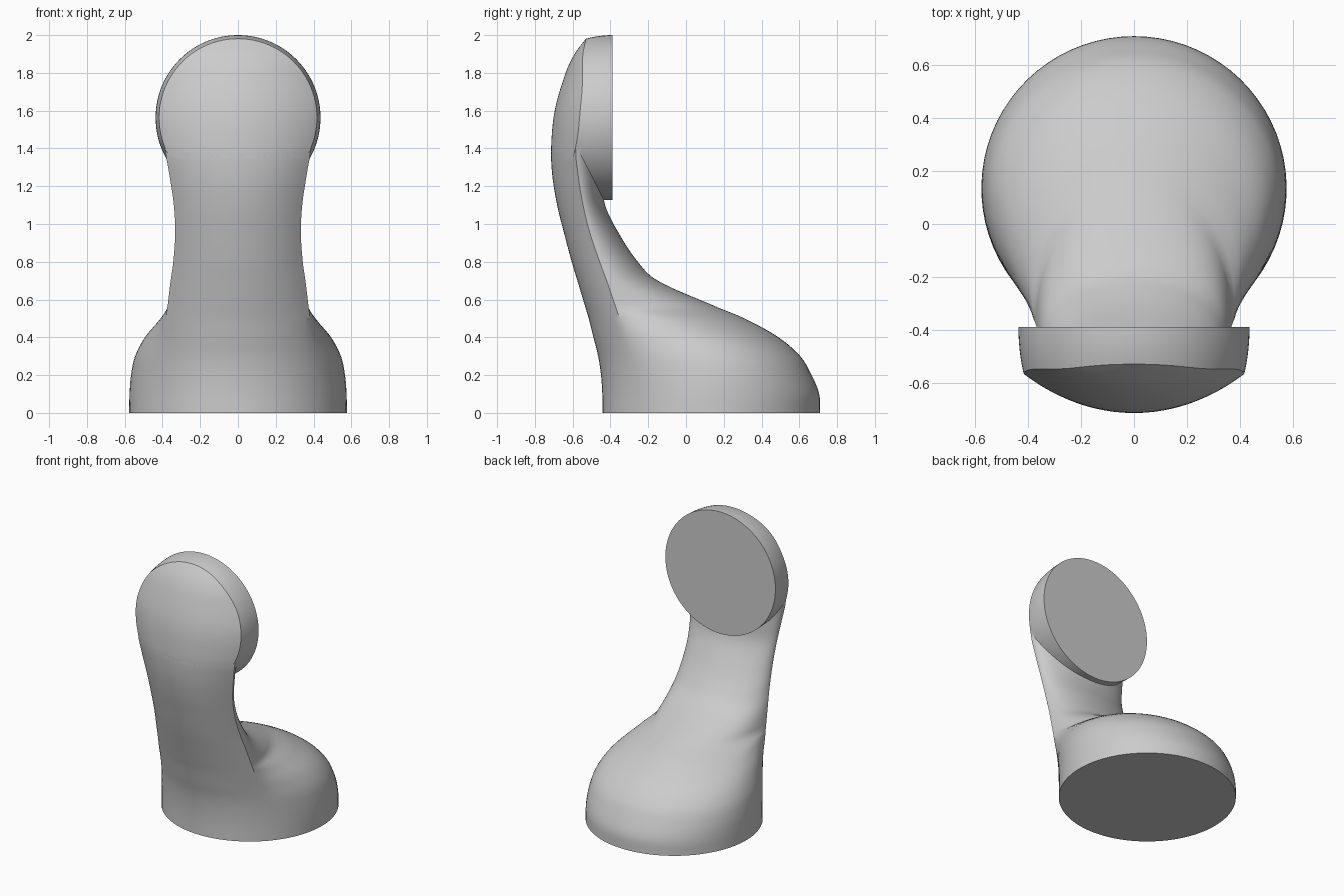
import bpy, bmesh, math

if "Cube" in bpy.data.objects:
    bpy.data.objects.remove(bpy.data.objects["Cube"])

# height, front y, ridge y, ridge half-width, widest half-width, y of widest, back y
ROWS = [
    (0.00, -.442, -.290, .390, .577, .135, .710),
    (0.10, -.443, -.290, .390, .575, .135, .705),
    (0.20, -.450, -.295, .390, .567, .130, .665),
    (0.30, -.465, -.305, .390, .545, .100, .605),
    (0.40, -.490, -.325, .387, .493, .030, .490),
    (0.50, -.515, -.352, .382, .410, -.150, .310),
    (0.56, -.533, -.372, .374, .374, -.372, .165),
    (0.70, -.575, -.420, .357, .357, -.420, -.150),
    (0.80, -.605, -.457, .343, .343, -.457, -.255),
    (0.95, -.645, -.508, .333, .333, -.508, -.355),
    (1.10, -.682, -.545, .340, .340, -.545, -.428),
    (1.25, -.707, -.570, .362, .362, -.570, -.440),
    (1.40, -.714, -.585, .386, .386, -.585, -.440),
    (1.60, -.695, -.575, .395, .395, -.575, -.440),
    (1.80, -.637, -.517, .395, .395, -.517, -.440),
    (1.90, -.590, -.470, .395, .395, -.470, -.440),
    (2.00, -.515, -.395, .395, .395, -.395, -.440),
]
BLEND_Z = 1.36


def slope(i, c):
    a, b = ROWS[max(i - 1, 0)], ROWS[min(i + 1, len(ROWS) - 1)]
    return (b[c] - a[c]) / (b[0] - a[0])


def sample(z):
    """Smooth interpolation of the section table."""
    i = max(k for k in range(len(ROWS) - 1) if k == 0 or ROWS[k][0] <= z)
    p, q = ROWS[i], ROWS[i + 1]
    h = q[0] - p[0]
    t = (z - p[0]) / h
    return [(2*t**3 - 3*t*t + 1) * p[c] + (t**3 - 2*t*t + t) * h * slope(i, c)
            + (3*t*t - 2*t**3) * q[c] + (t**3 - t*t) * h * slope(i + 1, c)
            for c in range(1, 7)]


def front_y(x, z):
    """The bowed front surface shared by neck and head."""
    yf, ye, we = sample(z)[:3]
    s = ye - yf
    rho = (we * we + s * s) / (2 * s)
    return yf + rho - math.sqrt(rho * rho - x * x)


def loft(name, rings):
    bm = bmesh.new()
    loops = [[bm.verts.new(p) for p in ring] for ring in rings]
    n = len(loops[0])
    for a, b in zip(loops, loops[1:]):
        for k in range(n):
            bm.faces.new((a[k], a[(k + 1) % n], b[(k + 1) % n], b[k]))
    bm.faces.new(loops[0][::-1])
    bm.faces.new(loops[-1])
    bmesh.ops.recalc_face_normals(bm, faces=bm.faces)
    me = bpy.data.meshes.new(name)
    bm.to_mesh(me)
    bm.free()
    ob = bpy.data.objects.new(name, me)
    bpy.context.collection.objects.link(ob)
    return ob


def body_ring(z):
    yf, ye, we, wm, ym, yb = sample(z)
    if z >= 0.56 or wm < we:
        wm = we
    if z >= 0.56:
        ym = ye
    push = min(max(0, (z - BLEND_Z) * .06), .012)
    nf, nb = 24, 56
    pts = []
    for k in range(nf):
        x = we * (-1 + 2 * k / nf)
        pts.append((x, front_y(x, z) + push, z))
    a0 = math.acos(min(1, we / wm))
    for k in range(nb):
        t = -a0 + (math.pi + 2 * a0) * k / nb
        s = math.sin(t)
        if s >= 0:
            y = ym + (yb - ym) * s
        else:
            y = ym + (ym - ye) * s / math.sin(a0)
        pts.append((wm * math.cos(t), y + push, z))
    return pts


# Base and neck: horizontal sections stacked upward
body = loft("base_and_neck", [body_ring(1.5 * i / 75) for i in range(76)])

# Head: round pad with a flat back and the bowed front
CZ, R_BACK, R_FRONT, BACK = 1.563, .437, .418, -.39
N = 96
DIRS = [(math.cos(2 * math.pi * k / N), math.sin(2 * math.pi * k / N)) for k in range(N)]


def head_front(x, z):
    return front_y(x, z) + min(max(0, (BLEND_Z - z) * .06), .012)


head_rings = []
for i in range(7):
    t = i / 6
    r = R_BACK - (R_BACK - R_FRONT) * t * t
    ring = []
    for c, s in DIRS:
        yf = head_front(R_FRONT * c, CZ + R_FRONT * s)
        ring.append((r * c, BACK + (yf - BACK) * t, CZ + r * s))
    head_rings.append(ring)
for i in range(1, 20):
    r = R_FRONT * (1 - i / 19.5)
    head_rings.append([(r * c, head_front(r * c, CZ + r * s), CZ + r * s) for c, s in DIRS])
head = loft("round_head", head_rings)

# Join the two into one solid
mod = body.modifiers.new("join_head", 'BOOLEAN')
mod.operation = 'UNION'
mod.solver = 'EXACT'
mod.object = head
bpy.context.view_layer.objects.active = body
body.select_set(True)
bpy.ops.object.modifier_apply(modifier=mod.name)
bpy.data.objects.remove(head)
body.name = "stand"
bpy.ops.object.shade_smooth_by_angle(angle=math.radians(35))
